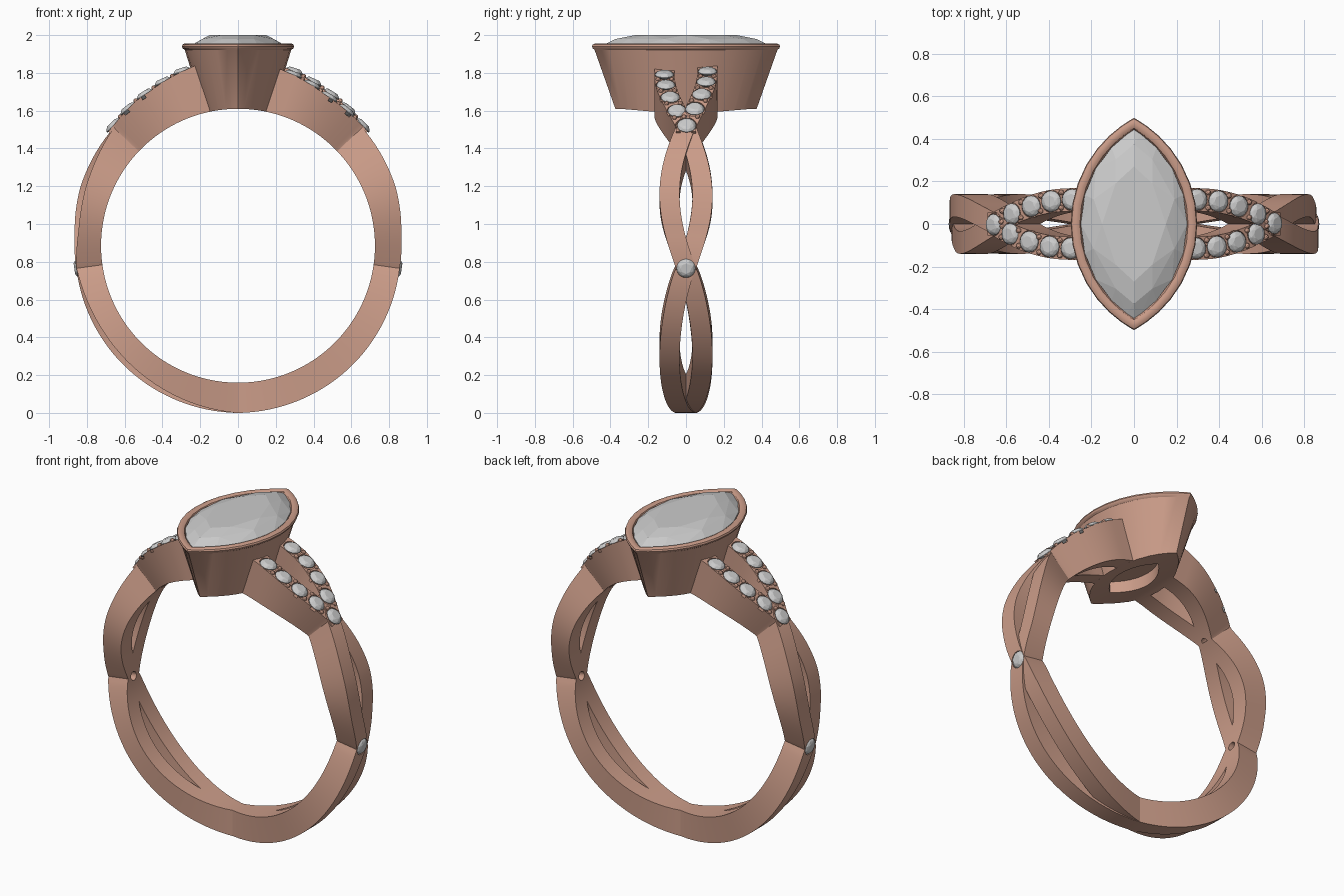
import bpy, bmesh
from math import sin, cos, pi, radians, sqrt
from mathutils import Vector, Matrix

if "Cube" in bpy.data.objects:
    bpy.data.objects.remove(bpy.data.objects["Cube"])

CZ, BORE = 0.885, 0.725          # ring centre height and finger-hole radius
copper = bpy.data.materials.new("rose_metal")
copper.diffuse_color = (0.60, 0.335, 0.25, 1)
copper.use_nodes = True
copper.node_tree.nodes["Principled BSDF"].inputs["Base Color"].default_value = copper.diffuse_color


def P(e, r, y):
    """Point at elevation angle e (degrees) and radius r in the ring plane."""
    return Vector((r * cos(radians(e)), y, CZ + r * sin(radians(e))))


def lerp(table, t):
    for (a, va), (b, vb) in zip(table, table[1:]):
        if t <= b:
            f = max(0, (t - a) / (b - a))
            return va + (vb - va) * f
    return table[-1][1]


def finish(bm, name, metal=True):
    bmesh.ops.recalc_face_normals(bm, faces=bm.faces)
    me = bpy.data.meshes.new(name)
    bm.to_mesh(me)
    bm.free()
    ob = bpy.data.objects.new(name, me)
    bpy.context.collection.objects.link(ob)
    if metal:
        me.materials.append(copper)
    return ob


def loft(rings, name):
    bm = bmesh.new()
    vs = [[bm.verts.new(p) for p in ring] for ring in rings]
    n = len(vs[0])
    for a, b in zip(vs, vs[1:]):
        for i in range(n):
            bm.faces.new((a[i], a[(i + 1) % n], b[(i + 1) % n], b[i]))
    bm.faces.new(vs[0])
    bm.faces.new(vs[-1])
    return finish(bm, name)


def frame(e, r, y):
    d = P(e, 1, 0) - P(e, 0, 0)
    return Matrix.Translation(P(e, r, y)) @ d.to_track_quat('Z', 'Y').to_matrix().to_4x4()


def drill(e, y, r0, r1, rad):
    """Radial cylinder cutter from radius r0 to r1."""
    bm = bmesh.new()
    bmesh.ops.create_cone(bm, cap_ends=True, segments=24, radius1=rad, radius2=rad,
                          depth=r1 - r0, matrix=frame(e, (r0 + r1) / 2, y))
    return finish(bm, "cutter")


def cut(ob, cutters):
    """Subtract the cutters, then smooth everything but the sharp edges."""
    for c in cutters:
        c.hide_render = True
        m = ob.modifiers.new("cut", 'BOOLEAN')
        m.operation, m.solver, m.object = 'DIFFERENCE', 'EXACT', c
    bpy.context.view_layer.update()
    ob.data = bpy.data.meshes.new_from_object(ob.evaluated_get(bpy.context.evaluated_depsgraph_get()))
    ob.modifiers.clear()
    for c in cutters:
        bpy.data.objects.remove(c)
    bpy.ops.object.select_all(action='DESELECT')
    ob.select_set(True)
    bpy.context.view_layer.objects.active = ob
    bpy.ops.object.shade_smooth_by_angle(angle=radians(32))


def hull_gem(points, name):
    bm = bmesh.new()
    for p in points:
        bm.verts.new(p)
    bmesh.ops.convex_hull(bm, input=bm.verts)
    bmesh.ops.dissolve_limit(bm, angle_limit=radians(1), verts=bm.verts, edges=bm.edges)
    return finish(bm, name, False)


def round_gem(e, r, y, name, rad=0.05):
    M = frame(e, r, y)
    pts = [M @ Vector((0, 0, -0.7 * rad))]
    for n, s, z, off in ((8, .55, .36, 0), (8, .82, .24, .5), (16, 1, 0, 0), (16, 1, -.06, 0)):
        pts += [M @ Vector((rad * s * cos(2 * pi * (i + off) / n), rad * s * sin(2 * pi * (i + off) / n), z * rad))
                for i in range(n)]
    return hull_gem(pts, name)


def marquise(w, l, z, n=16):
    """Pointed-oval outline of two arcs with half-width w and half-length l."""
    R = (l * l + w * w) / (2 * w)
    half = [(sqrt(R * R - y * y) - (R - w), y) for y in (-l * cos(pi * i / n) for i in range(n))]
    return [Vector((x, y, z)) for x, y in half] + [Vector((-x, -y, z)) for x, y in half]


# ---- twisted lower band: two strands crossing at the sides and the bottom
OUTER = [(-90, .885), (-45, .875), (-8, .864), (5, .868), (20, .89), (44, .908)]


def strand_ring(e, sign):
    m = e if e >= -90 else -180 - e
    if m >= -8:
        k, f = 1, (m + 8) / 52
    else:
        k, f = -1, ((-8 - m) / 82) ** 0.82
    w = sin(pi * f)
    y = 0.087 * w * sign * k * (1 if e >= -90 else -1)
    recess = 0.028 * w if y * (1 if e >= -90 else -1) > 0 else 0
    r = lerp(OUTER, m) - recess
    return [P(e, BORE, y - .053), P(e, BORE, y + .053), P(e, r, y + .053), P(e, r, y - .053)]


for sign, name in ((1, "band_strand_a"), (-1, "band_strand_b")):
    ob = loft([strand_ring(44 - 268 * i / 160, sign) for i in range(161)], name)
    cutters = []
    for e in (-8, 188):
        cutters += [drill(e, 0, .835, .95, .05), drill(e, 0, .68, .9, .026)]
    cut(ob, cutters)

for e, side in ((-8, "right"), (188, "left")):
    round_gem(e, .857, 0, "crossing_gem_" + side)

# ---- split shoulders with a V of small set stones
SHOULDER = [(41, .915), (50, .916), (60, .923), (72, .95), (80, .97)]


def shoulder_y(e):
    return .114 * sin(pi / 2 * min(1, max(0, (e - 43.5) / 28.5)))


def shoulder_r(e, high):
    return lerp(SHOULDER, e) + (.018 * min(1, max(0, (e - 43) / 12)) if high else 0)


def side_point(e, y, left):
    return (180 - e, -y) if left else (e, y)


for left in (False, True):
    side = "left" if left else "right"
    for sign in (1, -1):
        high = sign > 0
        tag = side + ("_high" if high else "_low")
        rings = []
        for i in range(41):
            e = 41.3 + 37.7 * i / 40
            y, r = sign * shoulder_y(e), shoulder_r(e, high)
            rings.append([P(ee, rr, yy) for rr, o in ((BORE, -.054), (BORE, .054), (r, .054), (r, -.054))
                          for ee, yy in [side_point(e, y + o, left)]])
        ob = loft(rings, "shoulder_" + tag)
        cutters = []
        stones = (44, 51.2, 58.4, 65.4, 72.2)
        for j, e in enumerate(stones):
            ee, yy = side_point(e, sign * shoulder_y(e), left)
            r = shoulder_r(e, high)
            cutters.append(drill(ee, yy, r - .018, r + .08, .0535))
            if j == 0:
                cutters.append(drill(ee, yy, .68, .88, .024))
            if j or high:
                round_gem(ee, r + .001, yy, "shoulder_gem_%s_%d" % (tag, j))
        cut(ob, cutters)
        # beads gripping the stones
        bm = bmesh.new()
        for e in (47.6, 54.8, 61.9, 68.8):
            for o in (-.036, .036):
                ee, yy = side_point(e, sign * shoulder_y(e) + o, left)
                bmesh.ops.create_icosphere(bm, subdivisions=2, radius=.013,
                                           matrix=frame(ee, shoulder_r(e, high) + .002, yy))
        finish(bm, "beads_" + tag)

# ---- pointed-oval bezel cup with rounded rim, cut by the finger bore
PROFILE = ((.172, .36, 1.57), (.282, .484, 1.922), (.293, .494, 1.93), (.297, .498, 1.94),
           (.293, .494, 1.95), (.282, .482, 1.956), (.266, .463, 1.956), (.254, .45, 1.95),
           (.248, .442, 1.938), (.235, .425, 1.90), (.10, .2, 1.73))
bezel = loft([marquise(*p) for p in PROFILE], "bezel")
bm = bmesh.new()
bmesh.ops.create_cone(bm, cap_ends=True, segments=128, radius1=BORE, radius2=BORE, depth=2,
                      matrix=Matrix.Translation((0, 0, CZ)) @ Matrix.Rotation(pi / 2, 4, 'X'))
bore = finish(bm, "cutter")
recess = loft([marquise(.10, .21, 1.4), marquise(.10, .21, 1.68)], "cutter")
cut(bezel, [bore, recess])

# ---- faceted centre stone
pts = [Vector((0, y, 1.75)) for y in (-.12, .12)]
for w, l, z, n in ((.15, .27, 2.0, 4), (.205, .375, 1.979, 5), (.25, .443, 1.945, 10),
                   (.25, .443, 1.937, 10), (.16, .28, 1.83, 5)):
    pts += marquise(w, l, z, n)
hull_gem(pts, "centre_gem")
